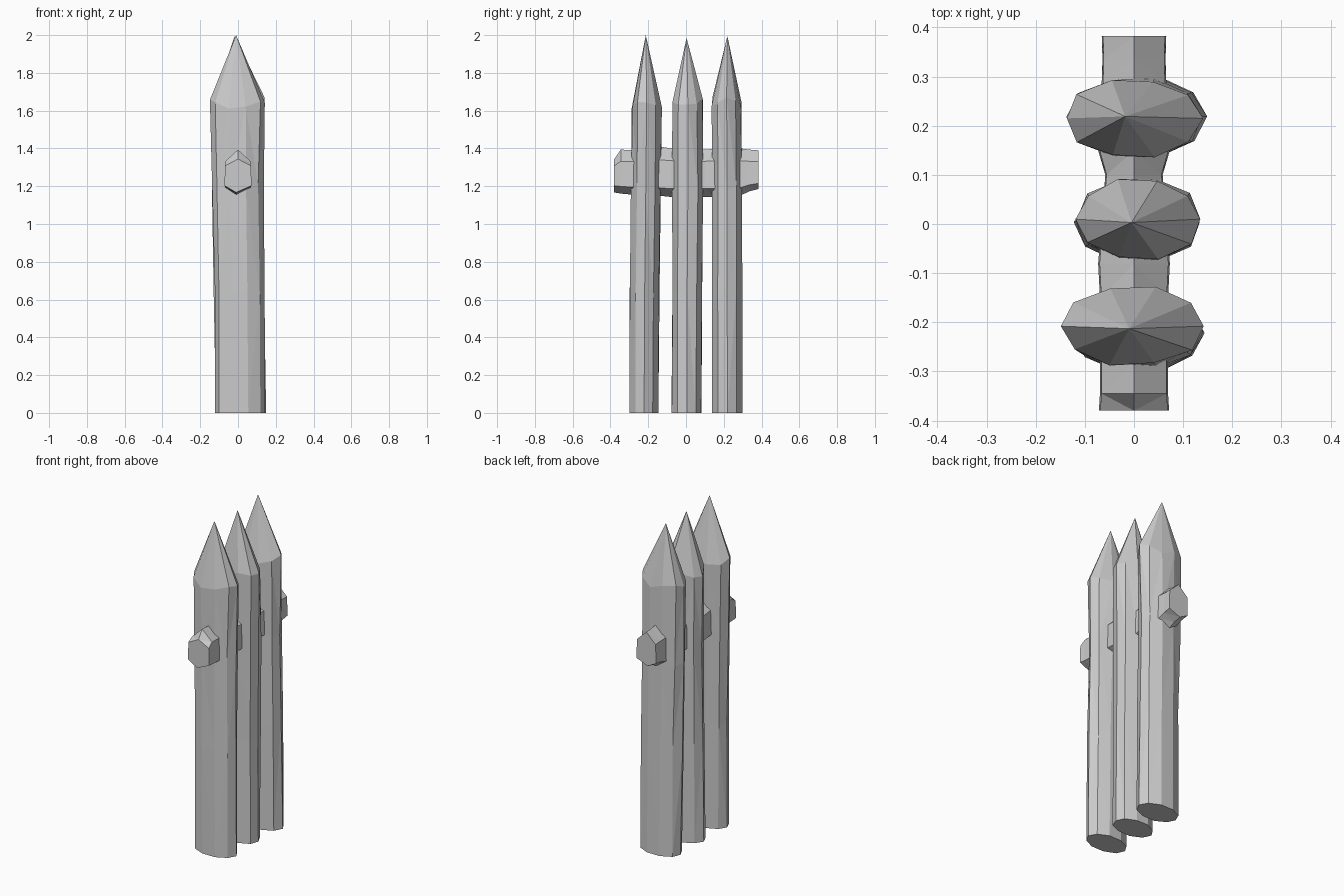
import bpy, bmesh, math, random

if "Cube" in bpy.data.objects:
    bpy.data.objects.remove(bpy.data.objects["Cube"])

random.seed(4)


def loft(name, rings, tip=None):
    """Skin a list of vertex rings, capped at the ends or closed to a tip."""
    bm = bmesh.new()
    rows = [[bm.verts.new(p) for p in ring] for ring in rings]
    n = len(rows[0])
    for a, b in zip(rows, rows[1:]):
        for i in range(n):
            j = (i + 1) % n
            bm.faces.new((a[i], a[j], b[j], b[i]))
    bm.faces.new(rows[0][::-1])
    if tip:
        t = bm.verts.new(tip)
        for i in range(n):
            bm.faces.new((rows[-1][i], rows[-1][(i + 1) % n], t))
    else:
        bm.faces.new(rows[-1])
    bmesh.ops.triangulate(bm, faces=[f for f in bm.faces if len(f.verts) == 4])
    bmesh.ops.recalc_face_normals(bm, faces=bm.faces)
    mesh = bpy.data.meshes.new(name)
    bm.to_mesh(mesh)
    bm.free()
    obj = bpy.data.objects.new(name, mesh)
    bpy.context.collection.objects.link(obj)
    return obj


def stake(name, levels, tip, n=10):
    """Flattened, roughly hewn post; levels are (z, x centre, y centre, rx, ry)."""
    rings = []
    for k, (z, cx, cy, rx, ry) in enumerate(levels):
        ring = []
        for i in range(n):
            a = 2 * math.pi * i / n
            s = 1 + random.uniform(-0.05, 0.03)
            dz = random.uniform(-0.035, 0.035) if k else 0
            ring.append((cx + rx * math.cos(a) * s, cy + ry * math.sin(a) * s, z + dz))
        rings.append(ring)
    return loft(name, rings, tip)


# Three sharpened stakes
stake("front_stake", [(0, 0.012, -0.222, 0.136, 0.081), (0.65, 0.008, -0.219, 0.134, 0.082),
                      (1.2, 0, -0.213, 0.138, 0.082), (1.64, -0.003, -0.208, 0.149, 0.082)],
      (-0.01, -0.213, 2.0))
stake("middle_stake", [(0, 0.008, 0.004, 0.13, 0.083), (0.65, 0.008, 0.006, 0.128, 0.084),
                       (1.2, 0.008, 0.01, 0.127, 0.088), (1.64, 0.008, 0.01, 0.131, 0.084)],
      (-0.005, 0.003, 1.985))
stake("back_stake", [(0, 0.012, 0.219, 0.134, 0.083), (0.65, 0.008, 0.218, 0.133, 0.083),
                     (1.2, 0, 0.218, 0.135, 0.082), (1.65, -0.002, 0.215, 0.14, 0.082)],
      (-0.018, 0.219, 1.995))

# Rough six-sided rail passing through the stakes
profile = [(0, 0.125), (-0.07, 0.06), (-0.073, -0.08), (-0.01, -0.12), (0.073, -0.08), (0.07, 0.06)]
rail = []
for y, sx, up, down in [(-0.38, 0.98, 0.55, 0.9), (-0.345, 0.95, 0.95, 0.95), (-0.28, 0.95, 0.93, 1),
                        (-0.15, 0.95, 1.1, 1.03), (-0.08, 1.0, 1.0, 1.1), (0.1, 0.8, 0.95, 1.1),
                        (0.15, 1.0, 0.98, 1.1), (0.29, 0.9, 1.0, 1.03), (0.335, 0.88, 0.95, 0.85),
                        (0.383, 0.9, 0.92, 0.75)]:
    rail.append([(x * sx, y, 1.275 + z * (up if z > 0 else down)) for x, z in profile])
loft("cross_rail", rail)
